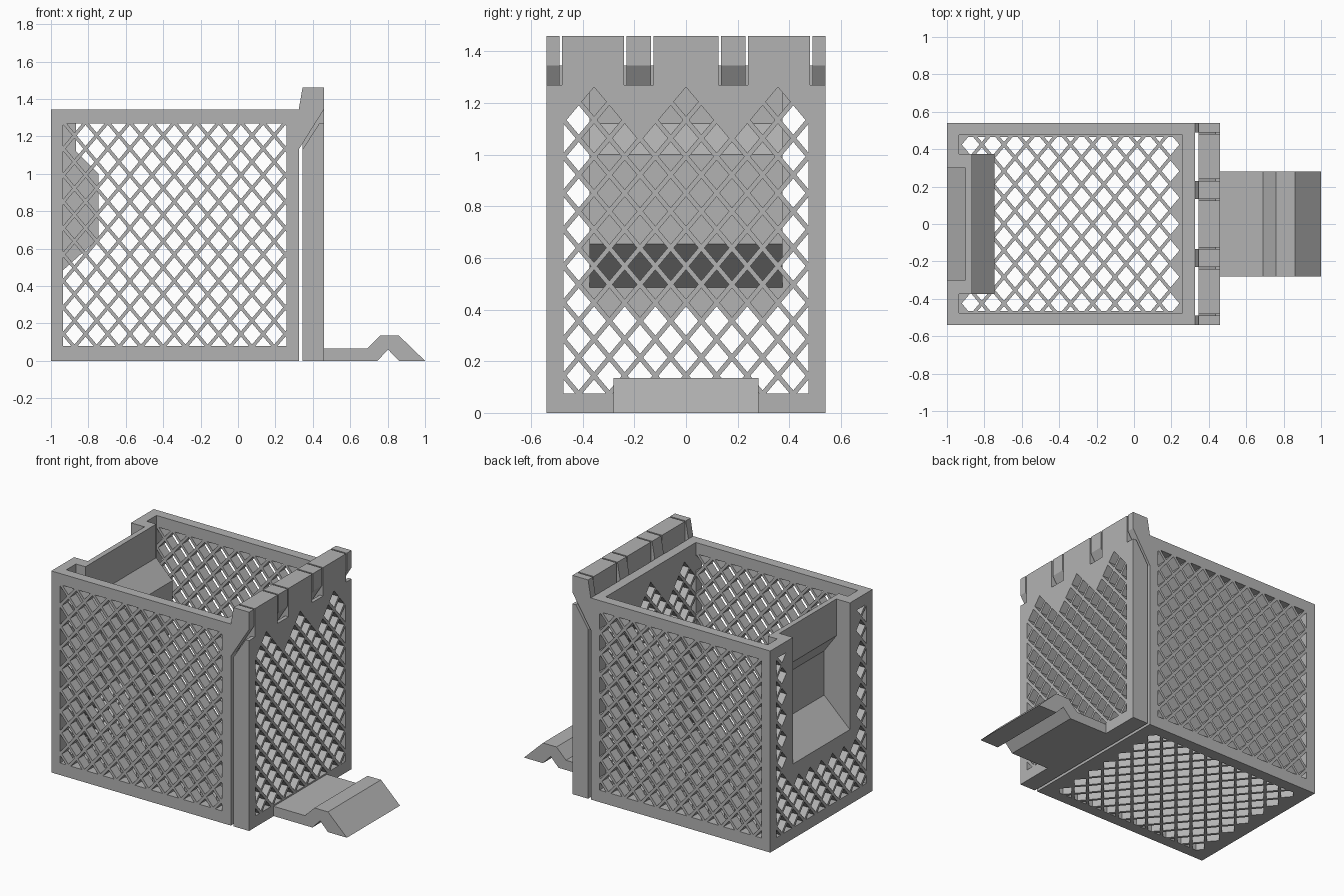
import bpy, bmesh
from mathutils import Vector

cube = bpy.data.objects.get("Cube")
if cube:
    bpy.data.objects.remove(cube, do_unlink=True)

GREY = (0.45, 0.45, 0.45, 1)
mat = bpy.data.materials.new("plain grey")
mat.use_nodes = True
mat.diffuse_color = GREY
mat.node_tree.nodes["Principled BSDF"].inputs["Base Color"].default_value = GREY

T = 0.065                          # wall thickness
L, R, W, H = -1.0, 0.325, 0.54, 1.345   # basket extents
DOOR_IN, DOOR_OUT, DOOR_TOP = 0.345, 0.46, 1.46
P, Q = 0.1187, 0.1415              # lattice pitch across and up
DW, DH = 0.0475, 0.0565            # half size of one diamond
ROW0 = 1.205                       # centre height of the top row
HOOKS = ((-W, -0.49), (-0.23, -0.135), (0.135, 0.23), (0.49, W))


def finish(name, bm):
    bmesh.ops.recalc_face_normals(bm, faces=bm.faces)
    mesh = bpy.data.meshes.new(name)
    bm.to_mesh(mesh)
    bm.free()
    mesh.materials.append(mat)
    obj = bpy.data.objects.new(name, mesh)
    bpy.context.collection.objects.link(obj)
    return obj


def extrude(bm, vec):
    geo = bmesh.ops.extrude_face_region(bm, geom=bm.faces[:])["geom"]
    bmesh.ops.translate(bm, vec=vec, verts=[g for g in geo if isinstance(g, bmesh.types.BMVert)])


def prism(name, outline, y0, y1):
    """Side profile (x, z) swept along y."""
    bm = bmesh.new()
    bm.faces.new([bm.verts.new((x, y0, z)) for x, z in outline])
    extrude(bm, (0, y1 - y0, 0))
    return finish(name, bm)


def box(name, x0, x1, y0, y1, z0, z1):
    return prism(name, [(x0, z0), (x1, z0), (x1, z1), (x0, z1)], y0, y1)


def cut(obj, cutter):
    mod = obj.modifiers.new("cut", 'BOOLEAN')
    mod.operation, mod.solver, mod.object = 'DIFFERENCE', 'EXACT', cutter
    bpy.context.view_layer.update()
    deps = bpy.context.evaluated_depsgraph_get()
    mesh = bpy.data.meshes.new_from_object(obj.evaluated_get(deps))
    obj.modifiers.clear()
    obj.data = mesh
    bpy.data.objects.remove(cutter, do_unlink=True)


def lattice(origin, u, v, depth, centre, area, keep=lambda a, b: True):
    """Diamond-shaped cutters on the plane (u, v), trimmed to area and pushed along depth."""
    u, v, origin = Vector(u), Vector(v), Vector(origin)
    a0, a1, b0, b1 = area
    bm = bmesh.new()
    for row in range(-20, 21):
        for col in range(-14, 15):
            a = centre[0] + (col + 0.5 * (row % 2)) * P
            b = centre[1] + row * Q / 2
            inside = a0 - DW < a < a1 + DW and b0 - DH < b < b1 + DH
            if inside and keep(a, b):
                tips = ((a - DW, b), (a, b - DH), (a + DW, b), (a, b + DH))
                bm.faces.new([bm.verts.new(origin + u * s + v * t) for s, t in tips])
    for axis, low, high in ((u, a0, a1), (v, b0, b1)):
        for edge, sign in ((low, -1), (high, 1)):
            bmesh.ops.bisect_plane(bm, geom=bm.verts[:] + bm.edges[:] + bm.faces[:],
                                   plane_co=origin + axis * edge, plane_no=axis * sign,
                                   clear_outer=True)
    extrude(bm, depth)
    return finish("lattice_cutter", bm)


X, Y, Z = (1, 0, 0), (0, 1, 0), (0, 0, 1)

# Front and back lattice walls
for name, y in (("front_wall", -W), ("back_wall", W - T)):
    wall = box(name, L, R, y, y + T, 0, H)
    cut(wall, lattice((0, y - 0.02, 0), X, Z, (0, T + 0.04, 0),
                      (-0.815, ROW0), (L + T, R - T, 0.08, 1.27)))

# Lattice floor with whole diamonds only
floor = box("floor", L + T, R - T, T - W, W - T, 0, T)
cut(floor, lattice((0, 0, -0.02), X, Y, (0, 0, T + 0.04), (0.195, 0),
                   (-0.93, 0.25, -0.465, 0.465), lambda a, b: -0.9 < a < 0.22))


# Holes step down in a zigzag below each hook
def below_hooks(a, b):
    gap = min(abs(abs(a) - 1.5 * P), abs(abs(a) - 4.5 * P))
    return b < 1.01 + gap * Q / P


end_area = (-0.475, 0.475, 0.075, 1.27)

# Hinge-side wall of the basket
hinge_wall = box("hinge_wall", R - T, R, T - W, W - T, 0, H)
cut(hinge_wall, lattice((R - T - 0.01, 0, 0), Y, Z, (T + 0.02, 0, 0),
                        (0, ROW0), end_area, below_hooks))

# Door panel with hook notches
door = box("door", DOOR_IN, DOOR_OUT, -W, W, 0, DOOR_TOP)
cut(door, lattice((DOOR_IN - 0.01, 0, 0), Y, Z, (0.135, 0, 0),
                  (0, ROW0), end_area, below_hooks))
for y0, y1 in HOOKS:
    notch = [(0.3, 1.06), (0.435, 1.27), (0.48, 1.27), (0.48, 1.5), (0.3, 1.5)]
    cut(door, prism("notch_cutter", notch, y0 - 0.01, y1 + 0.01))

# Hooks reaching from the basket over the door
for i, (y0, y1) in enumerate(HOOKS):
    prism(f"hook_{i + 1}", [(R - 0.03, 1.13), (R, 1.13), (DOOR_OUT, H), (DOOR_OUT, DOOR_TOP),
                            (DOOR_IN, DOOR_TOP), (R, H), (R - 0.03, H)], y0, y1)

# Pocket wall: lattice around an opening
pocket_wall = box("pocket_wall", L, L + T, T - W, W - T, 0, H)
cut(pocket_wall, lattice((L - 0.01, 0, 0), Y, Z, (T + 0.02, 0, 0), (0, ROW0),
                         (-0.475, 0.475, 0.075, 1.27),
                         lambda a, b: abs(a) > 0.4 or b < 0.4))

# Pocket bulging into the basket, hollow and open at the top
pocket = prism("pocket", [(L + T - 0.01, 0.485), (L + T, 0.485), (-0.745, 0.655), (-0.745, 1.0),
                          (-0.865, 1.12), (-0.865, H), (L + T - 0.01, H)], -0.373, 0.373)
for obj in (pocket, pocket_wall):
    hollow = [(L - 0.02, 0.48), (L, 0.5), (-0.81, 0.68), (-0.81, 0.975), (-0.9, 1.1),
              (-0.9, H + 0.1), (L - 0.02, H + 0.1)]
    cut(obj, prism("hollow_cutter", hollow, -0.3, 0.3))

# Ramped tongue at the foot of the door
prism("tongue", [(DOOR_OUT - 0.01, 0), (0.745, 0), (0.803, 0.06), (0.86, 0), (1, 0), (0.86, 0.135),
                 (0.76, 0.135), (0.69, T), (DOOR_OUT - 0.01, T)], -0.28, 0.28)
